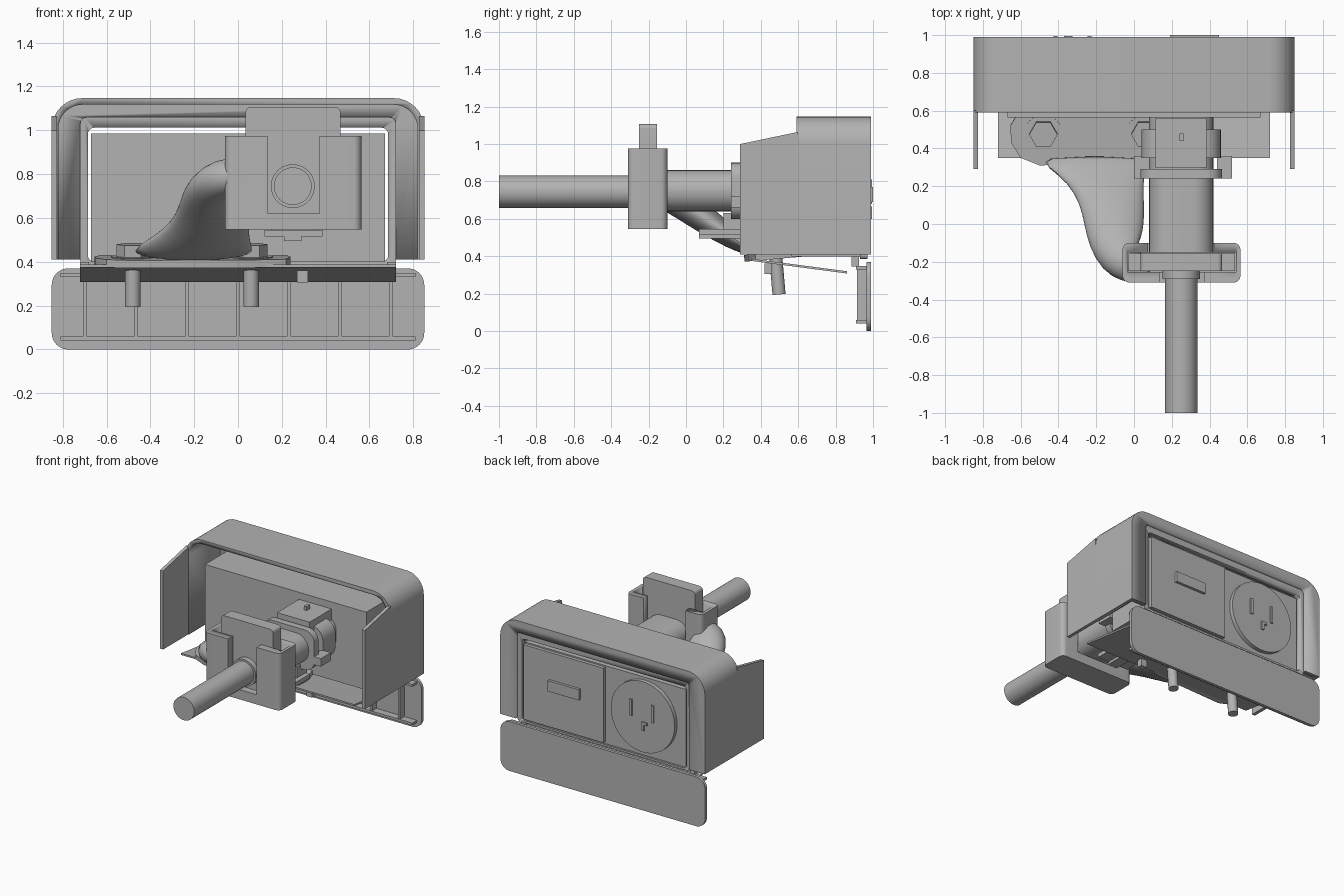
import bpy, bmesh, math
from mathutils import Vector, Matrix

cube = bpy.data.objects.get("Cube")
if cube:
    bpy.data.objects.remove(cube)

grey = bpy.data.materials.new("plain grey")
grey.use_nodes = True
grey.diffuse_color = (0.45, 0.45, 0.45, 1)
grey.node_tree.nodes["Principled BSDF"].inputs["Base Color"].default_value = (0.45, 0.45, 0.45, 1)


def finish(name, bm, smooth=True):
    bmesh.ops.recalc_face_normals(bm, faces=bm.faces)
    mesh = bpy.data.meshes.new(name)
    bm.to_mesh(mesh)
    bm.free()
    mesh.materials.append(grey)
    ob = bpy.data.objects.new(name, mesh)
    bpy.context.collection.objects.link(ob)
    if smooth:
        bpy.ops.object.select_all(action='DESELECT')
        ob.select_set(True)
        bpy.context.view_layer.objects.active = ob
        bpy.ops.object.shade_smooth_by_angle(angle=math.radians(35))
    return ob


def prism(name, pts, a, b, axis='y'):
    """Extrude a 2D outline from a to b along an axis."""
    place = {'x': lambda u, v, w: (w, u, v), 'y': lambda u, v, w: (u, w, v),
             'z': lambda u, v, w: (u, v, w)}[axis]
    bm = bmesh.new()
    lo = [bm.verts.new(place(u, v, a)) for u, v in pts]
    hi = [bm.verts.new(place(u, v, b)) for u, v in pts]
    bm.faces.new(lo)
    bm.faces.new(hi[::-1])
    for i in range(len(pts)):
        j = (i + 1) % len(pts)
        bm.faces.new((lo[i], hi[i], hi[j], lo[j]))
    return finish(name, bm)


def rounded(u0, u1, v0, v1, top=0.0, bottom=0.0, steps=8):
    """Rectangle outline with rounded upper and lower corners."""
    pts = []
    corners = ((u1, v1, top, 0), (u0, v1, top, 1), (u0, v0, bottom, 2), (u1, v0, bottom, 3))
    for u, v, r, quarter in corners:
        if r == 0:
            pts.append((u, v))
            continue
        cu = u - r if quarter in (0, 3) else u + r
        cv = v - r if quarter < 2 else v + r
        for k in range(steps + 1):
            t = math.pi / 2 * (quarter + k / steps)
            pts.append((cu + r * math.cos(t), cv + r * math.sin(t)))
    return pts


def box(name, x, y, z):
    return prism(name, rounded(*x, *z), *y)


def circle(cu, cv, r, n=40):
    return [(cu + r * math.cos(2 * math.pi * k / n), cv + r * math.sin(2 * math.pi * k / n))
            for k in range(n)]


def cut(ob, *cutters):
    for c in cutters:
        mod = ob.modifiers.new("cut", 'BOOLEAN')
        mod.operation = 'DIFFERENCE'
        mod.solver = 'EXACT'
        mod.object = c
        bpy.context.view_layer.objects.active = ob
        bpy.ops.object.modifier_apply(modifier=mod.name)
        bpy.data.objects.remove(c)


# Housing hood with a hollow inside and a window in the back
hood = prism("housing_hood", rounded(-.85, .85, .41, 1.147, top=.14), .59, .99)
cut(hood, prism("hollow", rounded(-.82, .82, .3, 1.117, top=.11), .5, .955),
    prism("window", rounded(-.72, .72, .3, 1.06, top=.03), .9, 1.1))
for side, x in (("left", .825), ("right", -.85)):
    prism(side + "_cheek", [(.29, .41), (.6, .41), (.6, 1.065), (.29, 1.0)], x, x + .025, 'x')

# Trim ring around the insert
trim = prism("insert_trim", rounded(-.72, .72, .385, 1.06, top=.03, bottom=.02), .93, .97)
cut(trim, prism("trim_hole", rounded(-.685, .685, .4, 1.012, top=.03, bottom=.03), .9, 1.0))

# Insert with switch plate and socket disc
box("insert_body", (-.67, .67), (.565, .955), (.4, .985))
box("switch_plate", (.0, .665), (.95, .98), (.415, .975))
box("switch_rocker", (.19, .45), (.97, 1.0), (.69, .77))
prism("socket_disc", circle(-.33, .70, .265, 56), .95, .985)
box("socket_slot_a", (-.245, -.225), (.98, .995), (.69, .81))
box("socket_slot_b", (-.425, -.405), (.98, .995), (.68, .81))
box("socket_slot_c", (-.345, -.325), (.98, .995), (.6, .665))
box("socket_slot_c_foot", (-.37, -.345), (.98, .995), (.645, .665))

# Sloping floor plate and its small stop
prism("floor_plate", [(.35, .375), (.86, .308), (.86, .32), (.35, .387)], -.72, .72, 'x')
box("floor_stop", (.27, .32), (.42, .46), (.305, .36))

# Flap with ribs
prism("flap", rounded(-.85, .85, 0, .37, top=.075, bottom=.075), .965, .988)
for i, z in enumerate((.04, .33)):
    box("flap_rail_%d" % i, (-.81, .81), (.91, .97), (z, z + .018))
for i in range(7):
    x = (i - 3) * .2325
    box("flap_rib_%d" % i, (x - .009, x + .009), (.915, .97), (.05, .34))
for i, x in enumerate((-.7, .7)):
    box("flap_hinge_%d" % i, (x - .02, x + .02), (.885, .925), (.345, .4))

# Arm foot with bolts and pins
tilt = Matrix.Rotation(math.radians(5), 4, 'X')
foot = prism("arm_foot", [(-.42, .62), (-.5, .66), (-.6, .61), (-.655, .52), (-.65, .43),
                          (-.6, .35), (-.5, .31), (.06, .33), (.22, .37), (.24, .5), (.2, .64)],
             -.018, .018, 'z')
foot.matrix_world = Matrix.Translation((0, .04, .395)) @ tilt @ Matrix.Translation((0, -.04, -.03))
for i, x in enumerate((-.48, .06)):
    parts = [prism("bolt_washer_%d" % i, circle(0, 0, .1), 0, .03, 'z'),
             prism("bolt_head_%d" % i, circle(0, 0, .075, 6), .03, .085, 'z'),
             prism("bolt_pin_%d" % i, circle(0, 0, .035, 24), -.2, .03, 'z')]
    for p in parts:
        p.matrix_world = Matrix.Translation((x, .48, .395)) @ tilt

# Curved arm: centre, side radius, height radius, turn of the cross-section
rings = [((-.21, .36, .43), .29, .035, 0), ((-.2, .30, .465), .265, .05, 0),
         ((-.15, .22, .52), .20, .075, 0), ((-.115, .1, .60), .17, .09, 0),
         ((-.105, 0, .67), .16, .1, 0), ((-.1, -.1, .735), .14, .1, 10),
         ((-.075, -.18, .775), .115, .095, 35), ((-.03, -.22, .785), .095, .085, 65),
         ((.03, -.235, .80), .08, .07, 90), ((.09, -.235, .80), .07, .06, 90)]
bm = bmesh.new()
loops = []
for centre, ru, rv, turn in rings:
    t = math.radians(turn)
    side = Vector((math.cos(t), math.sin(t), 0))
    loops.append([bm.verts.new(Vector(centre) + side * u + Vector((0, 0, v)))
                  for u, v in ((ru * math.cos(a), rv * math.sin(a))
                               for a in (2 * math.pi * k / 24 for k in range(24)))])
for a, b in zip(loops, loops[1:]):
    for k in range(24):
        m = (k + 1) % 24
        bm.faces.new((a[k], a[m], b[m], b[k]))
bm.faces.new(loops[0])
bm.faces.new(loops[-1])
arm = finish("curved_arm", bm)
sub = arm.modifiers.new("soften", 'SUBSURF')
sub.levels = sub.render_levels = 1

# Cable and its stadium-shaped sleeve
prism("cable", circle(.25, .745, .086), -1, -.2)
prism("cable_collar", circle(.25, .745, .1), -.29, -.2)
prism("cable_sleeve", rounded(.08, .42, .64, .86, top=.108, bottom=.108), -.15, .3)

# Clamp bracket with a pocket for the sliding latch
clamp = prism("clamp_bracket", rounded(-.06, .563, -.31, -.1, top=.035, bottom=.035), .547, .975, 'z')
cut(clamp, box("slot", (.135, .372), (-.4, -.2), (.62, 1.1)),
    box("back_slot", (.075, .425), (-.2, 0), (.62, 1.1)),
    box("pocket", (-.035, .54), (-.255, -.15), (.6, 1.1)))
box("latch_body", (-.03, .535), (-.25, -.155), (.605, .9))
prism("latch_tab", rounded(.035, .467, .88, 1.107, top=.025), -.25, -.155)

# Connector behind the sleeve
prism("connector_flange", rounded(.035, .465, .6, .9, top=.08, bottom=.08), .24, .29)
prism("connector_body", rounded(.04, .46, .6, .89, top=.1, bottom=.1), .35, .5)
prism("connector_neck", rounded(.08, .42, .63, .87, top=.09, bottom=.09), .29, .57)
box("connector_clip", (.115, .385), (.3, .56), (.85, .935))
box("clip_peg", (.24, .262), (.44, .48), (.93, .965))
for i, x in enumerate((.0, .44)):
    box("connector_ear_%d" % i, (x, x + .08), (.24, .36), (.66, .72))
box("connector_tray", (.12, .385), (.07, .3), (.515, .545))
box("tray_stem", (.15, .35), (.2, .32), (.54, .63))
box("tray_key", (.21, .29), (.07, .29), (.495, .52))
